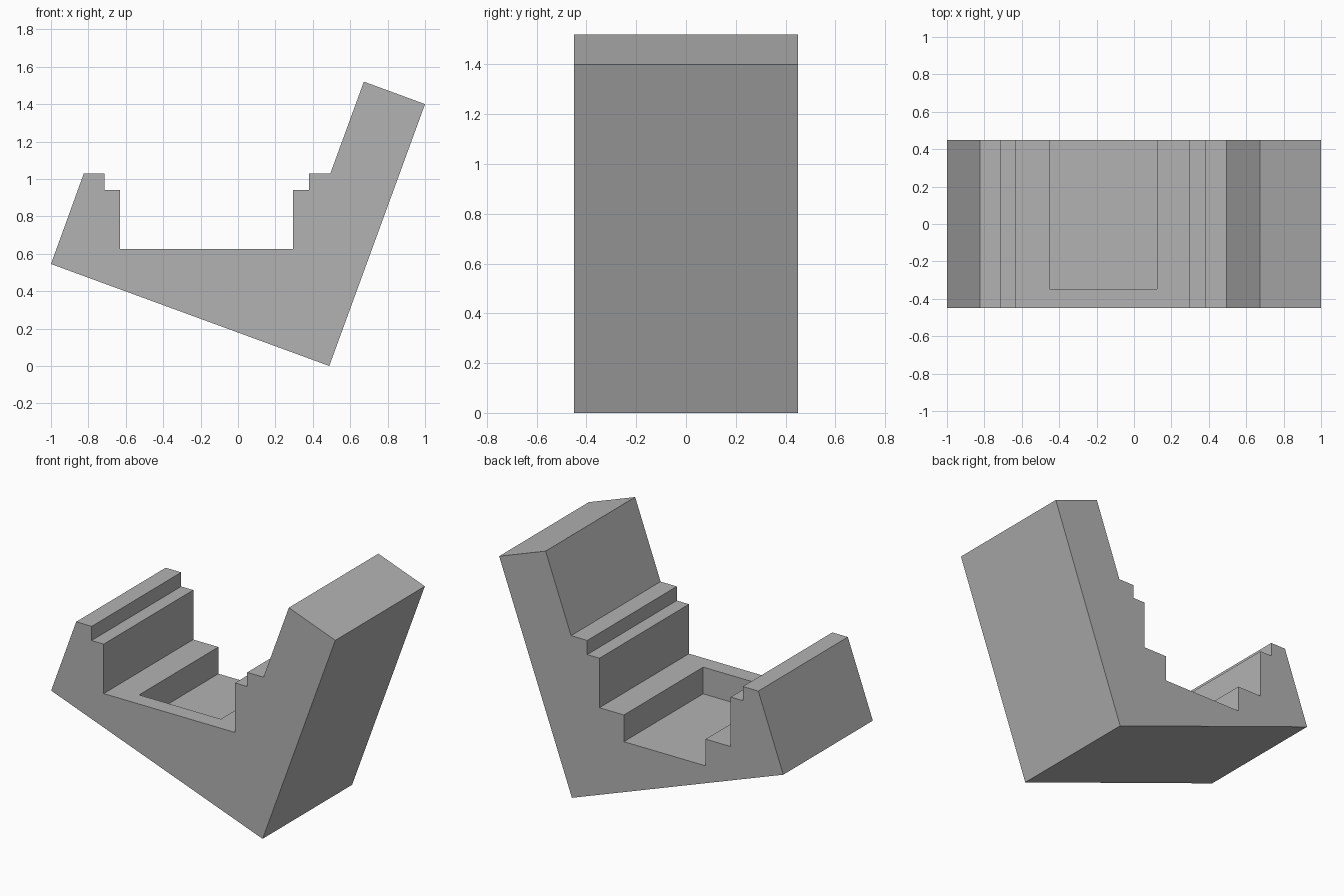
import bpy
import bmesh

cube = bpy.data.objects.get("Cube")
if cube:
    bpy.data.objects.remove(cube, do_unlink=True)

# Single plain grey
grey = bpy.data.materials.new("plain_grey")
grey.use_nodes = True
colour = (0.45, 0.45, 0.45, 1)
grey.diffuse_color = colour
grey.node_tree.nodes["Principled BSDF"].inputs["Base Color"].default_value = colour


def extrude_profile(name, profile, y0, y1):
    """Solid made by sweeping an x-z outline along y."""
    bm = bmesh.new()
    face = bm.faces.new([bm.verts.new((x, y0, z)) for x, z in profile])
    swept = bmesh.ops.extrude_face_region(bm, geom=[face])
    verts = [v for v in swept["geom"] if isinstance(v, bmesh.types.BMVert)]
    bmesh.ops.translate(bm, verts=verts, vec=(0, y1 - y0, 0))
    bmesh.ops.recalc_face_normals(bm, faces=bm.faces)
    mesh = bpy.data.meshes.new(name)
    bm.to_mesh(mesh)
    bm.free()
    mesh.materials.append(grey)
    obj = bpy.data.objects.new(name, mesh)
    bpy.context.collection.objects.link(obj)
    return obj


# Tilted cradle with stepped channel
half_depth = 0.45
cradle = extrude_profile("stepped_cradle", [
    (-1, 0.545), (0.488, 0), (1, 1.4), (0.673, 1.52),
    (0.494, 1.03), (0.38, 1.03), (0.38, 0.94), (0.294, 0.94),
    (0.294, 0.625), (-0.63, 0.625), (-0.63, 0.94), (-0.715, 0.94),
    (-0.715, 1.03), (-0.824, 1.03)], -half_depth, half_depth)

# Floor pocket, open at the back
cutter = extrude_profile("pocket_cutter", [
    (-0.453, 0.455), (0.122, 0.455), (0.122, 0.8), (-0.453, 0.8)],
    -0.347, half_depth + 0.1)
cutter.hide_render = True
cutter.hide_viewport = True

cut = cradle.modifiers.new("floor_pocket", 'BOOLEAN')
cut.operation = 'DIFFERENCE'
cut.solver = 'EXACT'
cut.object = cutter
